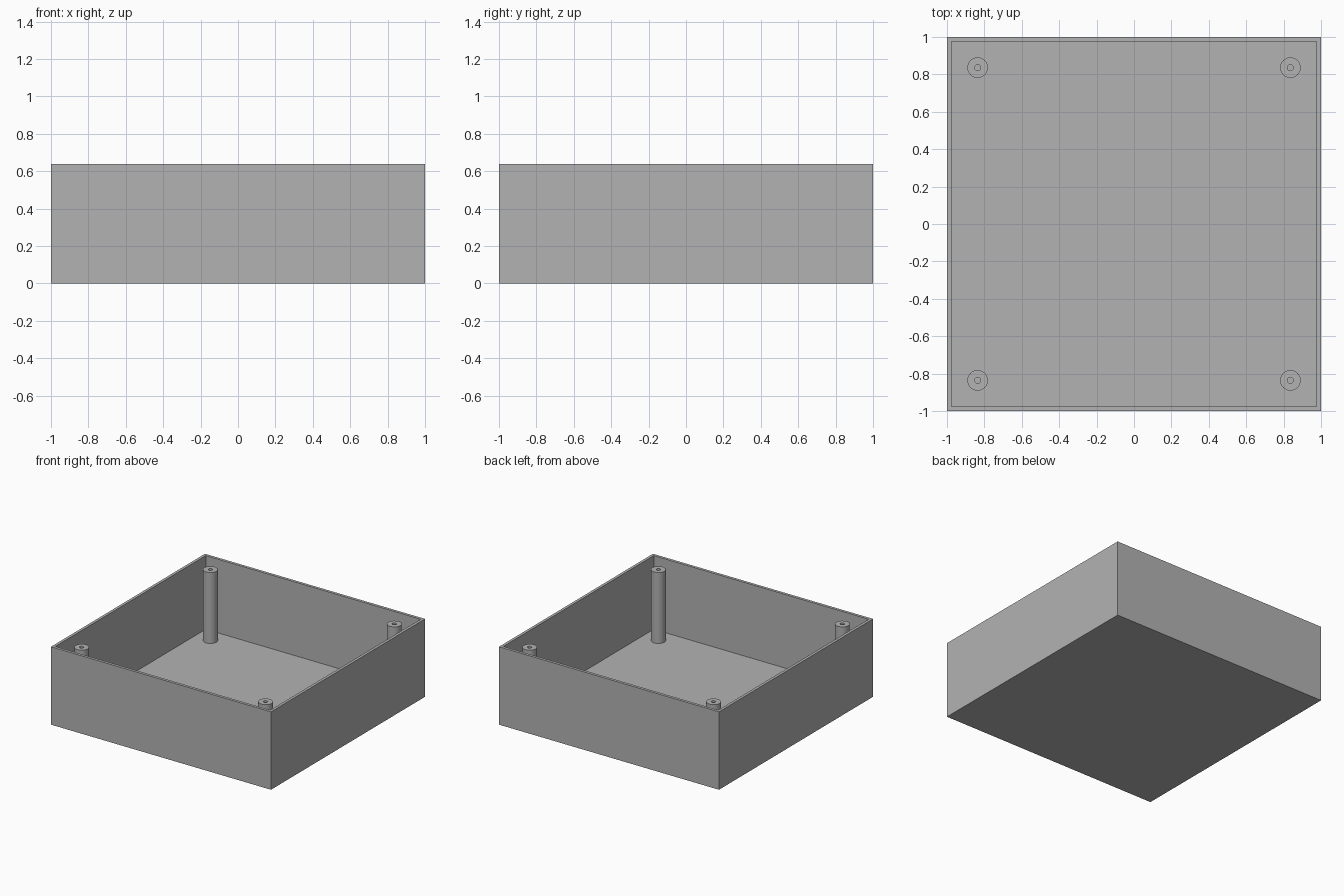
import bpy, bmesh
from math import pi
from mathutils import Matrix, Vector

HEIGHT, WALL, FLOOR = 0.64, 0.033, 0.035
POST_TOP, POST_R, HOLE_R, POST_POS = 0.618, 0.055, 0.016, 0.836

old = bpy.data.objects.get("Cube")
if old:
    bpy.data.objects.remove(old)

grey = bpy.data.materials.new("plain grey")
grey.use_nodes = True
grey.diffuse_color = (0.45, 0.45, 0.45, 1)
grey.node_tree.nodes["Principled BSDF"].inputs["Base Color"].default_value = grey.diffuse_color


def add_object(name, bm):
    bmesh.ops.recalc_face_normals(bm, faces=bm.faces)
    mesh = bpy.data.meshes.new(name)
    bm.to_mesh(mesh)
    bm.free()
    mesh.materials.append(grey)
    obj = bpy.data.objects.new(name, mesh)
    bpy.context.collection.objects.link(obj)
    return obj


# Open box: inset the top for the rim, then push the middle down to the floor
bm = bmesh.new()
bmesh.ops.create_cube(bm, size=1, matrix=Matrix.Translation((0, 0, HEIGHT / 2))
                      @ Matrix.Diagonal((2, 2, HEIGHT, 1)))
top = max(bm.faces, key=lambda f: f.calc_center_median().z)
bmesh.ops.inset_region(bm, faces=[top], thickness=WALL)
inner = bmesh.ops.extrude_discrete_faces(bm, faces=[top])["faces"][0]
bmesh.ops.translate(bm, verts=inner.verts, vec=(0, 0, FLOOR - HEIGHT))
add_object("open_box", bm)


# Hollow screw posts: a wall section spun around the post's axis
def add_post(name, x, y):
    bm = bmesh.new()
    section = [(POST_R, FLOOR), (POST_R, POST_TOP), (HOLE_R, POST_TOP), (HOLE_R, FLOOR)]
    verts = [bm.verts.new((x + r, y, z)) for r, z in section]
    edges = [bm.edges.new(pair) for pair in zip(verts, verts[1:])]
    bmesh.ops.spin(bm, geom=verts + edges, cent=Vector((x, y, 0)), axis=(0, 0, 1),
                   angle=2 * pi, steps=32)
    bmesh.ops.remove_doubles(bm, verts=bm.verts, dist=0.0005)
    post = add_object(name, bm)
    bpy.ops.object.select_all(action="DESELECT")
    post.select_set(True)
    bpy.context.view_layer.objects.active = post
    bpy.ops.object.shade_smooth_by_angle()


for side, x in (("left", POST_POS), ("right", -POST_POS)):
    for end, y in (("front", -POST_POS), ("back", POST_POS)):
        add_post(f"{end}_{side}_post", x, y)
